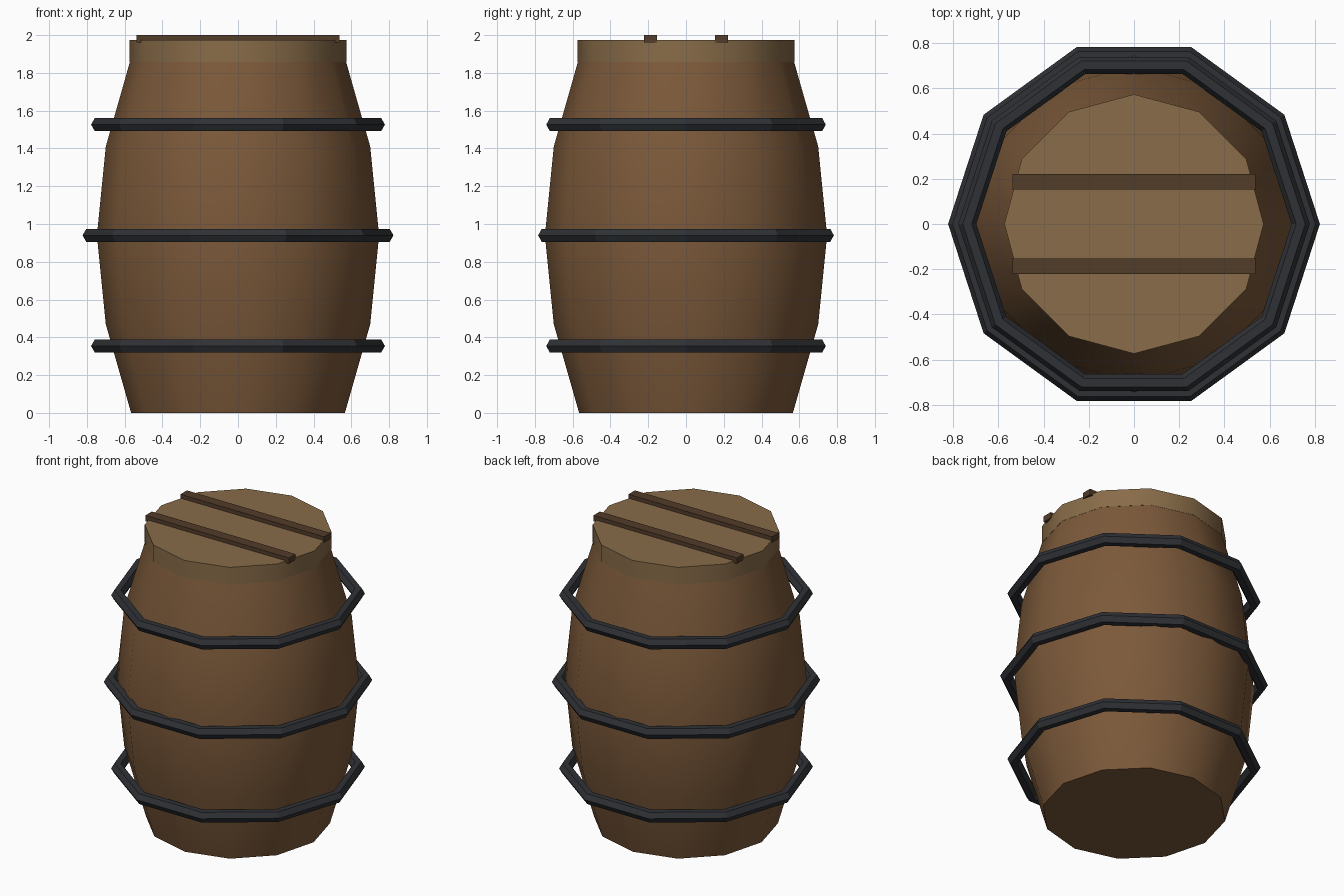
import bpy, math

if "Cube" in bpy.data.objects:
    bpy.data.objects.remove(bpy.data.objects["Cube"])


def material(name, rgb):
    m = bpy.data.materials.new(name)
    m.diffuse_color = (*rgb, 1)
    m.use_nodes = True
    m.node_tree.nodes["Principled BSDF"].inputs["Base Color"].default_value = m.diffuse_color
    return m


wood = material("stave_wood", (0.20, 0.10, 0.042))
pale = material("lid_wood", (0.25, 0.15, 0.066))
dark = material("batten_wood", (0.085, 0.045, 0.022))
iron = material("hoop_iron", (0.028, 0.031, 0.036))


def lathe(name, profile, sides, mat, ring=False):
    """Spin (radius, z) points round z; closed loop if ring, else capped ends."""
    verts = [(r * math.cos(2 * math.pi * i / sides), r * math.sin(2 * math.pi * i / sides), z)
             for r, z in profile for i in range(sides)]
    n = len(profile)
    faces = []
    for j in range(n if ring else n - 1):
        a, b = j * sides, (j + 1) % n * sides
        for i in range(sides):
            k = (i + 1) % sides
            faces.append((a + i, a + k, b + k, b + i))
    if not ring:
        faces.append(tuple(reversed(range(sides))))
        faces.append(tuple(range((n - 1) * sides, n * sides)))
    me = bpy.data.meshes.new(name)
    me.from_pydata(verts, [], faces)
    me.materials.append(mat)
    ob = bpy.data.objects.new(name, me)
    bpy.context.collection.objects.link(ob)
    return ob


def smooth(ob, degrees):
    bpy.ops.object.select_all(action='DESELECT')
    ob.select_set(True)
    bpy.context.view_layer.objects.active = ob
    bpy.ops.object.shade_smooth_by_angle(angle=math.radians(degrees))


# Bulging twelve-sided body
body = lathe("barrel_body", [(0.566, 0), (0.70, 0.47), (0.747, 0.94), (0.70, 1.41), (0.566, 1.88)], 12, wood)
smooth(body, 40)

# Lid
lid = lathe("lid", [(0.574, 1.857), (0.574, 1.974)], 12, pale)
smooth(lid, 40)

# Battens across the lid
for side, y in (("front", -0.187), ("back", 0.187)):
    bpy.ops.mesh.primitive_cube_add(size=1, location=(0, y, 1.98))
    ob = bpy.context.object
    ob.name = side + "_batten"
    ob.scale = (1.075, 0.069, 0.04)
    ob.data.materials.append(dark)

# Ten-sided iron hoops with a hexagonal section
for name, z, major in (("lower", 0.354, 0.738), ("middle", 0.94, 0.783), ("upper", 1.526, 0.738)):
    section = [(major + 0.04 * math.cos(math.pi * k / 3), z + 0.04 * math.sin(math.pi * k / 3))
               for k in range(6)]
    lathe(name + "_hoop", section, 10, iron, ring=True)
